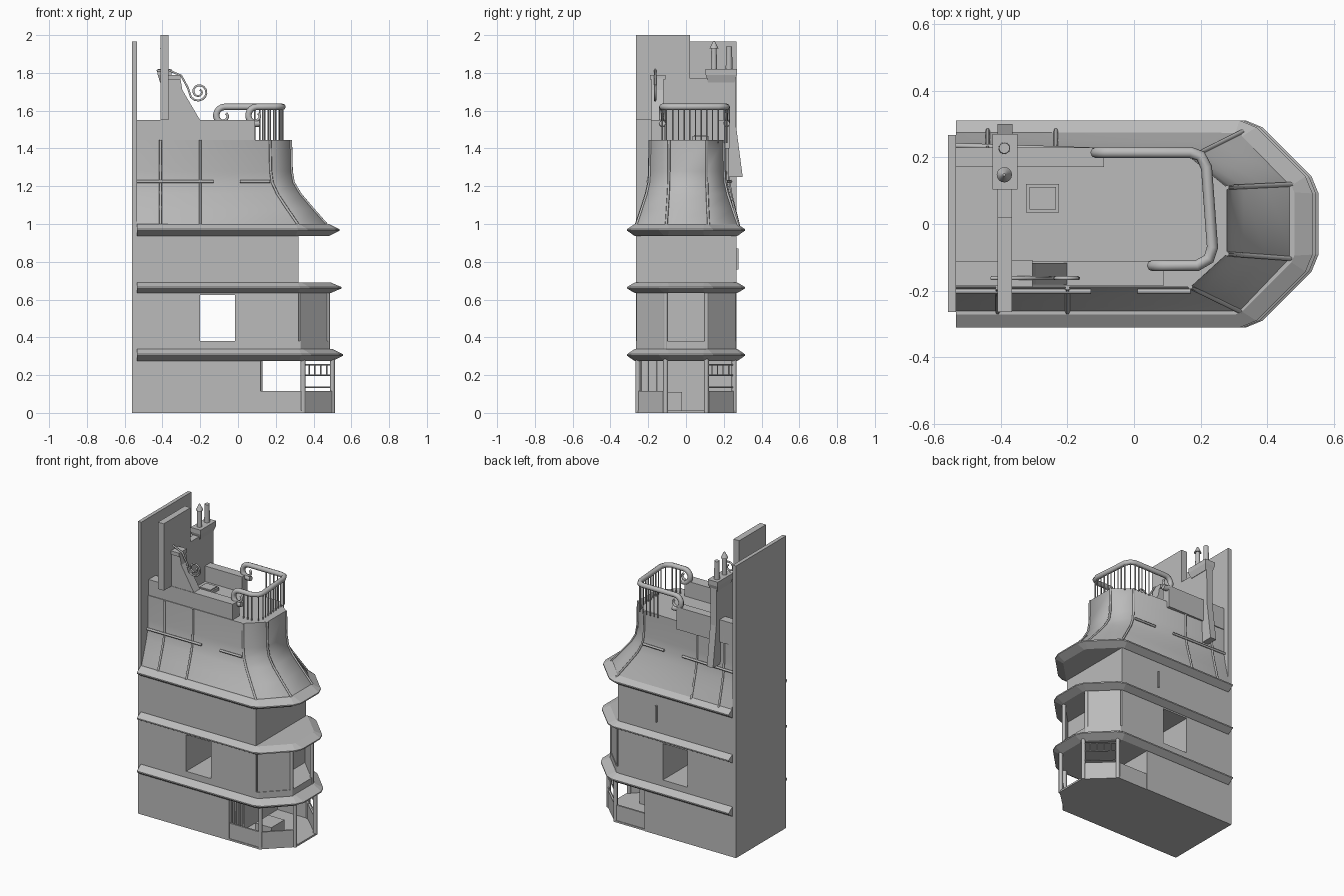
import bpy, bmesh, math
from mathutils import Vector

old = bpy.data.objects.get("Cube")
if old:
    bpy.data.objects.remove(old, do_unlink=True)

GREY = (0.5, 0.5, 0.5, 1)
mat = bpy.data.materials.new("plain_grey")
mat.use_nodes = True
mat.diffuse_color = GREY
mat.node_tree.nodes["Principled BSDF"].inputs["Base Color"].default_value = GREY


def finish(name, bm, smooth=None):
    bmesh.ops.recalc_face_normals(bm, faces=bm.faces)
    me = bpy.data.meshes.new(name)
    bm.to_mesh(me)
    bm.free()
    me.materials.append(mat)
    ob = bpy.data.objects.new(name, me)
    bpy.context.collection.objects.link(ob)
    if smooth:
        bpy.ops.object.select_all(action='DESELECT')
        ob.select_set(True)
        bpy.context.view_layer.objects.active = ob
        bpy.ops.object.shade_smooth_by_angle(angle=math.radians(smooth))
    return ob


def loft(name, rings, smooth=None):
    """Skin closed rings of equal length and cap both ends."""
    bm = bmesh.new()
    vs = [[bm.verts.new(p) for p in r] for r in rings]
    n = len(vs[0])
    for a, b in zip(vs, vs[1:]):
        for i in range(n):
            j = (i + 1) % n
            bm.faces.new((a[i], a[j], b[j], b[i]))
    bm.faces.new(vs[0])
    bm.faces.new(vs[-1])
    return finish(name, bm, smooth)


def slab(name, pts, z0, z1):
    return loft(name, [[(x, y, z) for x, y in pts] for z in (z0, z1)])


def box(name, x0, x1, y0, y1, z0, z1):
    return slab(name, [(x0, y0), (x1, y0), (x1, y1), (x0, y1)], z0, z1)


def panel(name, a, b, z0, z1, t=0.012):
    """Upright plate between two plan points."""
    a, b = Vector(a), Vector(b)
    d = (b - a).normalized() * t / 2
    n = Vector((-d.y, d.x))
    return slab(name, [a - n, b - n, b + n, a + n], z0, z1)


def tube(name, pts, r, res=1):
    cu = bpy.data.curves.new(name, 'CURVE')
    cu.dimensions = '3D'
    cu.bevel_depth = r
    cu.bevel_resolution = res
    cu.use_fill_caps = True
    sp = cu.splines.new('POLY')
    sp.points.add(len(pts) - 1)
    for p, q in zip(sp.points, pts):
        p.co = (*q, 1)
    tmp = bpy.data.objects.new(name, cu)
    bpy.context.collection.objects.link(tmp)
    bpy.context.view_layer.update()
    me = bpy.data.meshes.new_from_object(tmp.evaluated_get(bpy.context.evaluated_depsgraph_get()))
    bpy.data.objects.remove(tmp, do_unlink=True)
    me.materials.clear()
    me.materials.append(mat)
    ob = bpy.data.objects.new(name, me)
    bpy.context.collection.objects.link(ob)
    return ob


def cone(name, x, y, z0, z1, r0, r1):
    bm = bmesh.new()
    bmesh.ops.create_cone(bm, cap_ends=True, segments=16, radius1=r0, radius2=r1, depth=z1 - z0)
    bmesh.ops.translate(bm, verts=bm.verts, vec=(x, y, (z0 + z1) / 2))
    return finish(name, bm, 40)


BACK = -0.535


def nose(xe, yh, c, k):
    """Plan with a chamfered +x end whose corners are clipped by k."""
    half = [(BACK, -yh), (xe - c - k, -yh), (xe - c + .7 * k, -yh + .7 * k),
            (xe - .7 * k, -yh + c - .7 * k), (xe, -yh + c + k)]
    return half + [(x, -y) for x, y in reversed(half)]


# Tall end wall and storeys
box("end_wall", -.56, BACK, -.265, .268, 0, 1.965)
box("ground_storey", BACK, .12, -.265, .268, 0, .29)
box("window_sill_wall", BACK, .32, -.265, .268, .3, .38)
box("middle_storey_left", BACK, -.2, -.265, .268, .38, .625)
box("middle_storey_right", -.015, .32, -.265, .268, .38, .625)
box("window_lintel", BACK, .32, -.265, .268, .625, .69)
box("upper_storey", BACK, .32, -.265, .268, .66, .97)
box("wall_slot", .025, .035, .268, .278, .76, .87)

# Bevelled eaves
for i, (z0, z1, xe) in enumerate([(.275, .338, .555), (.635, .69, .547), (.937, 1.0, .537)]):
    out, inn = nose(xe, .312, .19, .03), nose(xe - .055, .272, .165, .012)
    zm = (z0 + z1) / 2
    loft(f"eave_{i + 1}", [[(x, y, z) for x, y in p]
                           for p, z in ((inn, z0), (out, zm - .004), (out, zm + .004), (inn, z1))])

# Open shop front
slab("shop_floor", nose(.51, .265, .165, .004), 0, .012)
for s, side in ((-1, "right"), (1, "left")):
    corner, tip = (.345, s * .255), (.5, s * .108)
    panel(f"shop_low_wall_{side}", (.12, s * .255), corner, 0, .115)
    panel(f"shop_chamfer_wall_{side}", corner, tip, 0, .115)
    for n, p in enumerate((corner, tip)):
        tube(f"shop_post_{side}_{n}", [(*p, 0), (*p, .29)], .013, 2)
    panel(f"bay_panel_{side}", (.325, s * .258), (.472, s * .11), .33, .65)
    tube(f"bay_post_{side}", [(.474, s * .108, .33), (.474, s * .108, .65)], .012, 2)
slab("bay_kerb", nose(.482, .265, .15, .004), .33, .38)
box("shop_counter", .24, .36, -.16, -.02, 0, .11)
for z in (.135, .2, .255):
    tube("lattice_rail", [(.35, .25, z), (.497, .115, z)], .004)
for t in (.2, .4, .6, .8):
    x, y = .345 + .155 * t, .255 - .147 * t
    tube("lattice_bar", [(x, y, .2), (x, y, .255)], .004)
for y in (-.24, -.205, -.16, -.115):
    tube("door_bar", [(.125, y, .01), (.125, y, .275)], .006)

# Flared roof storey
LOW = [(BACK, -.268), (.33, -.268), (.485, -.105), (.485, .12), (.33, .28), (BACK, .28)]
TOP = [(BACK, -.19), (.17, -.19), (.28, -.09), (.28, .11), (.17, .2), (BACK, .225)]
STEPS = [(.98, 0), (1.08, .43), (1.16, .76), (1.22, .93), (1.28, .98), (1.445, 1)]


def mix(a, b, f):
    return a[0] + (b[0] - a[0]) * f, a[1] + (b[1] - a[1]) * f


loft("flared_roof", [[(*mix(a, b, f), z) for a, b in zip(LOW, TOP)] for z, f in STEPS], 50)
for i in range(1, 5):
    tube("corner_seam", [(*mix(LOW[i], TOP[i], f), z) for z, f in STEPS], .007)
for s, j, xs in ((-1, 0, (-.41, -.2)), (1, 5, (-.44, -.235))):
    k = 1 if s < 0 else 4

    def side_y(x, f):
        a, b = mix(LOW[j], TOP[j], f), mix(LOW[k], TOP[k], f)
        return a[1] + (b[1] - a[1]) * (x - a[0]) / (b[0] - a[0]) + s * .003

    for x in xs:
        tube("side_seam", [(x, side_y(x, f), z) for z, f in STEPS], .007)
    for x0, x1 in ((BACK, -.13), (.01, .17)):
        tube("side_rail", [(x, side_y(x, .93) + s * .004, 1.225) for x in (x0, x1)], .008)

# Parapets, gable and roof hatch
box("front_parapet", BACK, .09, -.185, -.112, 1.4, 1.55)
box("back_parapet", BACK, -.09, .172, .23, 1.4, 1.55)
gable = [(-.4, 1.54), (-.4, 1.77), (-.305, 1.77), (-.295, 1.71), (-.195, 1.54)]
loft("gable", [[(x, y, z) for x, z in gable] for y in (-.182, -.118)])
box("gable_cap", -.38, -.305, -.19, -.108, 1.765, 1.79)
box("roof_hatch", -.325, -.225, .035, .12, 1.44, 1.465)
box("hatch_lid", -.315, -.235, .043, .112, 1.46, 1.472)

# Scroll ornament
scroll = [(-.43, -.163, 1.81), (-.38, -.163, 1.82), (-.3, -.163, 1.785), (-.265, -.163, 1.72)]
for n in range(22):
    a = math.radians(215 + n * 27)
    r = .05 - .0018 * n
    scroll.append((-.208 + r * math.cos(a), -.163, 1.7 + r * math.sin(a)))
tube("scroll", scroll, .006)

# Fin wall and chimney
box("fin_wall", -.41, -.367, -.265, .02, 1.55, 2.0)
box("fin_wall_base", -.41, -.367, -.15, .02, 1.43, 1.56)
box("fin_wall_low", -.41, -.367, .02, .13, 1.43, 1.77)
stack = [(.12, 1.8), (.262, 1.8), (.265, 1.52), (.3, 1.25), (.2, 1.25), (.12, 1.44)]
loft("chimney_stack", [[(x, y, z) for y, z in stack] for x in (-.411, -.366)])
loft("chimney_cap", [[(-.388 + sx * w, .187 + sy * d, z) for sx, sy in ((-1, -1), (1, -1), (1, 1), (-1, 1))]
                     for w, d, z in ((.025, .07, 1.75), (.037, .083, 1.79), (.037, .083, 1.82))])
cone("round_pot", -.39, .148, 1.81, 1.93, .017, .014)
cone("pot_hat", -.39, .148, 1.93, 1.97, .023, .004)
cone("open_pot", -.39, .228, 1.81, 1.94, .018, .016)

# Roof terrace handrail with curled ends
Z = 1.62


def curl(x, y):
    """Points of a downward scroll, from its inner end up to the rail."""
    pts = []
    for n in range(15):
        a = math.radians(405 - n * 24 - 0)
        r = .016 + .0021 * n
        pts.append((x + r * math.cos(a), y, Z - .045 + r * math.sin(a)))
    return [p for p in reversed([(px, py, pz) for px, py, pz in pts])]


def hook(x, y):
    """Rail end sweeping down and back in."""
    return [(x + .045 + .045 * math.cos(math.radians(a)), y, Z - .045 + .045 * math.sin(math.radians(a)))
            for a in range(290, 89, -20)]


plan = [(.17, .215), (.2, .205), (.218, .17), (.236, -.07), (.225, -.105), (.19, -.125)]
rail = hook(-.115, .215) + [(x, y, Z) for x, y in plan] + hook(.055, -.125)[::-1]
tube("handrail", rail, .017, 2)
for x, y in ((-.075, .215), (.095, -.125)):
    tube("rail_end_curl", curl(x, y)[6:], .008)

# Evenly spaced balusters below the rail
stops = [(.06, .215)] + plan + [(.1, -.125)]
for a, b in zip(stops, stops[1:]):
    a, b = Vector(a), Vector(b)
    count = max(1, round((b - a).length / .03))
    for n in range(count):
        p = a.lerp(b, n / count)
        tube("baluster", [(p.x, p.y, 1.43), (p.x, p.y, Z)], .004)
